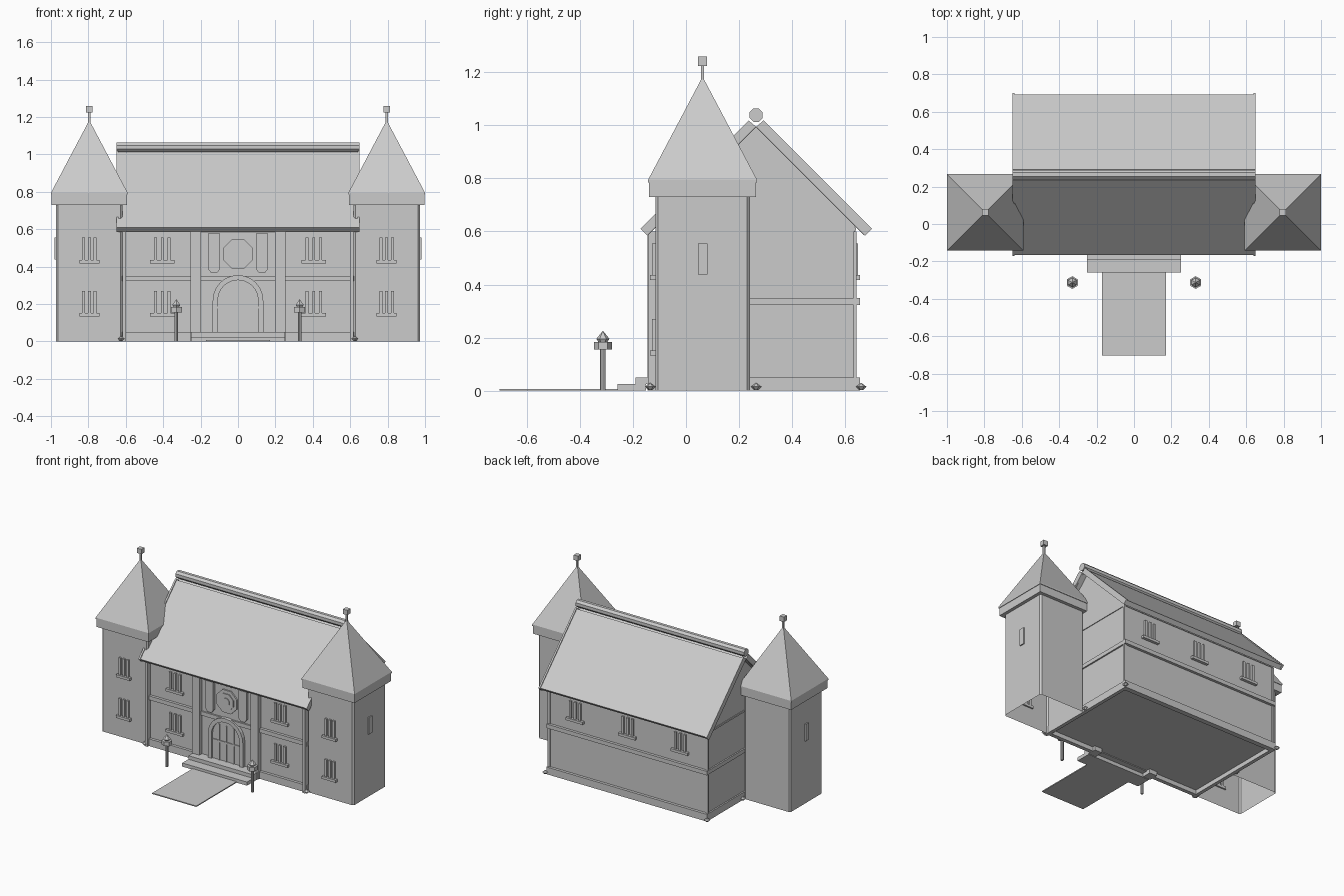
import bpy
import bmesh
from math import pi, sin, cos
from mathutils import Matrix, Vector

cube = bpy.data.objects.get("Cube")
if cube:
    bpy.data.objects.remove(cube)

stone = bpy.data.materials.new("plain_grey")
stone.use_nodes = True
stone.diffuse_color = (0.6, 0.6, 0.6, 1)
stone.node_tree.nodes["Principled BSDF"].inputs["Base Color"].default_value = (0.6, 0.6, 0.6, 1)

WALL, BACK, MID = -0.108, 0.636, 0.264  # main house front, back and ridge line
FLOOR = 0.03  # underside of the house, above the ground


def finish(name, bm):
    bmesh.ops.recalc_face_normals(bm, faces=bm.faces)
    mesh = bpy.data.meshes.new(name)
    bm.to_mesh(mesh)
    bm.free()
    mesh.materials.append(stone)
    obj = bpy.data.objects.new(name, mesh)
    bpy.context.collection.objects.link(obj)
    return obj


def box(name, x, y, z):
    """Box from pairs of limits, in either order."""
    bm = bmesh.new()
    size = Matrix.Diagonal((abs(x[1] - x[0]), abs(y[1] - y[0]), abs(z[1] - z[0]), 1))
    place = Matrix.Translation((sum(x) / 2, sum(y) / 2, sum(z) / 2))
    bmesh.ops.create_cube(bm, size=1, matrix=place @ size)
    return finish(name, bm)


def prism(name, points, axis, start, end):
    """Extrude a closed profile along one axis; the profile lies in the other two."""
    bm = bmesh.new()
    verts = []
    for point in points:
        co = list(point)
        co.insert(axis, start)
        verts.append(bm.verts.new(co))
    face = bm.faces.new(verts)
    new = bmesh.ops.extrude_face_region(bm, geom=[face])["geom"]
    shift = Vector((0, 0, 0))
    shift[axis] = end - start
    bmesh.ops.translate(bm, vec=shift, verts=[v for v in new if isinstance(v, bmesh.types.BMVert)])
    return finish(name, bm)


def cone(name, x, y, z, r1, r2, sides, turn=0):
    bm = bmesh.new()
    place = Matrix.Translation((x, y, sum(z) / 2)) @ Matrix.Rotation(turn, 4, "Z")
    bmesh.ops.create_cone(bm, cap_ends=True, segments=sides, radius1=r1, radius2=r2,
                          depth=z[1] - z[0], matrix=place)
    return finish(name, bm)


def arc(x, z, r, n, start=0, end=2 * pi):
    return [(x + r * cos(start + (end - start) * i / n), z + r * sin(start + (end - start) * i / n))
            for i in range(n + 1)]


def ring(z, n, r):
    """Regular polygon on the middle line, flat side up."""
    return arc(0, z, r, n, pi / n, 2 * pi + pi / n)[:-1]


def arch(r, spring, foot):
    return [(r, foot)] + arc(0, spring, r, 12, 0, pi) + [(-r, foot)]


def window(name, x, y, out, sill, width):
    """Three upright bars standing on a ledge; out is -1 or 1."""
    for i in (-1, 0, 1):
        cx = x + i * width * 0.28
        box(name + "_bar", (cx - 0.008, cx + 0.008), (y - 0.01 * out, y + 0.012 * out), (sill, sill + 0.125))
    box(name + "_sill", (x - width / 2, x + width / 2), (y - 0.01 * out, y + 0.02 * out),
        (sill - 0.012, sill + 0.006))


# Main house with gable
prism("house_walls", [(WALL, FLOOR), (BACK, FLOOR), (BACK, 0.62), (MID, 0.992), (WALL, 0.62)],
      0, -0.61, 0.61)
box("string_course", (-0.62, 0.62), (-0.127, 0.655), (0.322, 0.35))
box("eaves_moulding", (-0.615, 0.615), (-0.113, 0.641), (0.603, 0.615))

# Plinth strips round the foot of the walls, and corner posts
box("back_plinth", (-0.62, 0.62), (0.62, 0.655), (0, 0.05))
for sx in (-1, 1):
    box("side_plinth", (sx * 0.595, sx * 0.62), (-0.127, 0.62), (0, 0.05))
    box("front_plinth", (sx * 0.255, sx * 0.595), (-0.127, -0.1), (0, 0.05))
    for y in ((-0.143, -0.1), (0.63, 0.642)):
        box("corner_post", (sx * 0.6, sx * 0.618), y, (0, 0.6))

# Roof slabs, verge boards and ridge roll
for side, sy in (("front", -1), ("back", 1)):
    slab = [(MID + sy * 0.028, 1.01), (MID + sy * 0.429, 0.609), (MID + sy * 0.406, 0.586),
            (MID, 0.992)]
    prism(side + "_roof", slab, 0, -0.64, 0.64)
    verge = [(MID + sy * 0.028, 1.018), (MID + sy * 0.436, 0.61), (MID + sy * 0.41, 0.584), (MID, 0.994)]
    for sx in (-1, 1):
        prism(side + "_verge_board", verge, 0, sx * 0.638, sx * 0.65)
prism("ridge_roll", [(MID + u, z) for u, z in ring(1.038, 8, 0.027)], 0, -0.65, 0.65)

# Towers
for sx in (-1, 1):
    cx, cy, h, b = sx * 0.795, 0.0625, 0.178, 0.01
    outline = []
    for ux, uy in ((1, 1), (-1, 1), (-1, -1), (1, -1)):
        pair = [(cx + ux * h, cy + uy * (h - b)), (cx + ux * (h - b), cy + uy * h)]
        outline += pair if ux * uy > 0 else pair[::-1]
    tower = prism("tower_walls", outline, 2, 0, 0.74)
    # The shaft is a hollow shell, open at the ground
    bm = bmesh.new()
    bm.from_mesh(tower.data)
    bmesh.ops.delete(bm, geom=[f for f in bm.faces if f.calc_center_median().z < 0.01], context="FACES")
    bm.to_mesh(tower.data)
    bm.free()
    box("tower_band", (cx - 0.201, cx + 0.201), (cy - 0.201, cy + 0.201), (0.73, 0.79))
    box("tower_eaves", (cx - 0.205, cx + 0.205), (cy - 0.205, cy + 0.205), (0.785, 0.795))
    cone("tower_roof", cx, cy, (0.795, 1.172), 0.205 * 2 ** 0.5, 0.008, 4, pi / 4)
    box("finial_pole", (cx - 0.006, cx + 0.006), (cy - 0.006, cy + 0.006), (1.15, 1.23))
    box("finial_block", (cx - 0.017, cx + 0.017), (cy - 0.017, cy + 0.017), (1.224, 1.258))
    for sill in (0.145, 0.43):
        window("tower_window", cx, cy - h, -1, sill, 0.107)
    edge = cx + sx * h
    box("tower_slit", (edge - sx * 0.01, edge + sx * 0.008), (cy - 0.018, cy + 0.018), (0.437, 0.555))

# House windows
for x in (-0.405, 0.405):
    for sill in (0.145, 0.43):
        window("front_window", x, WALL, -1, sill, 0.13)
for x in (-0.405, 0, 0.405):
    window("back_window", x, BACK, 1, 0.43, 0.13)

# Entrance bay: panel, pilasters, banners, arched door, round window
box("entrance_panel", (-0.2, 0.2), (-0.116, -0.1), (FLOOR, 0.59))
for sx in (-1, 1):
    box("entrance_pilaster", (sx * 0.197, sx * 0.255), (-0.145, -0.08), (0, 0.59))
    x0, x1 = sx * 0.128 - 0.03, sx * 0.128 + 0.03
    prism("banner", [(x0, 0.58), (x1, 0.58), (x1, 0.385), (x1 - 0.015, 0.365), (x0 + 0.015, 0.365),
                     (x0, 0.385)], 1, -0.134, -0.11)
outer, inner = arch(0.135, 0.22, 0.05), arch(0.108, 0.22, 0.05)
for a in range(len(outer) - 1):
    prism("door_arch", [outer[a], outer[a + 1], inner[a + 1], inner[a]], 1, -0.14, -0.11)
prism("door", arch(0.108, 0.22, 0.05), 1, -0.126, -0.11)
for x in (-0.055, 0, 0.055):
    box("door_bar", (x - 0.005, x + 0.005), (-0.132, -0.11), (0.05, 0.3))
box("door_rail", (-0.106, 0.106), (-0.132, -0.11), (0.175, 0.187))
for r, y in ((0.085, -0.126), (0.06, -0.132), (0.03, -0.138)):
    prism("round_window", ring(0.468, 8, r), 1, y, -0.11)

# Steps and path
box("upper_step", (-0.25, 0.25), (-0.19, -0.11), (0.025, 0.05))
box("lower_step", (-0.25, 0.25), (-0.258, -0.15), (0, 0.025))
box("path", (-0.17, 0.17), (-0.703, -0.258), (0, 0.007))

# Lamps
for x in (-0.33, 0.33):
    cone("lamp_post", x, -0.313, (0, 0.16), 0.01, 0.01, 8)
    cone("lamp_head", x, -0.313, (0.155, 0.184), 0.034, 0.034, 6)
    cone("lamp_neck", x, -0.313, (0.18, 0.195), 0.015, 0.024, 6)
    cone("lamp_cap", x, -0.313, (0.194, 0.226), 0.026, 0, 6)

# Small ground studs at the corners
for x in (-0.625, 0.625):
    for y in (-0.135, MID, 0.66):
        cone("stud_base", x, y, (0.003, 0.015), 0.008, 0.02, 6)
        cone("stud_top", x, y, (0.015, 0.03), 0.02, 0, 6)
